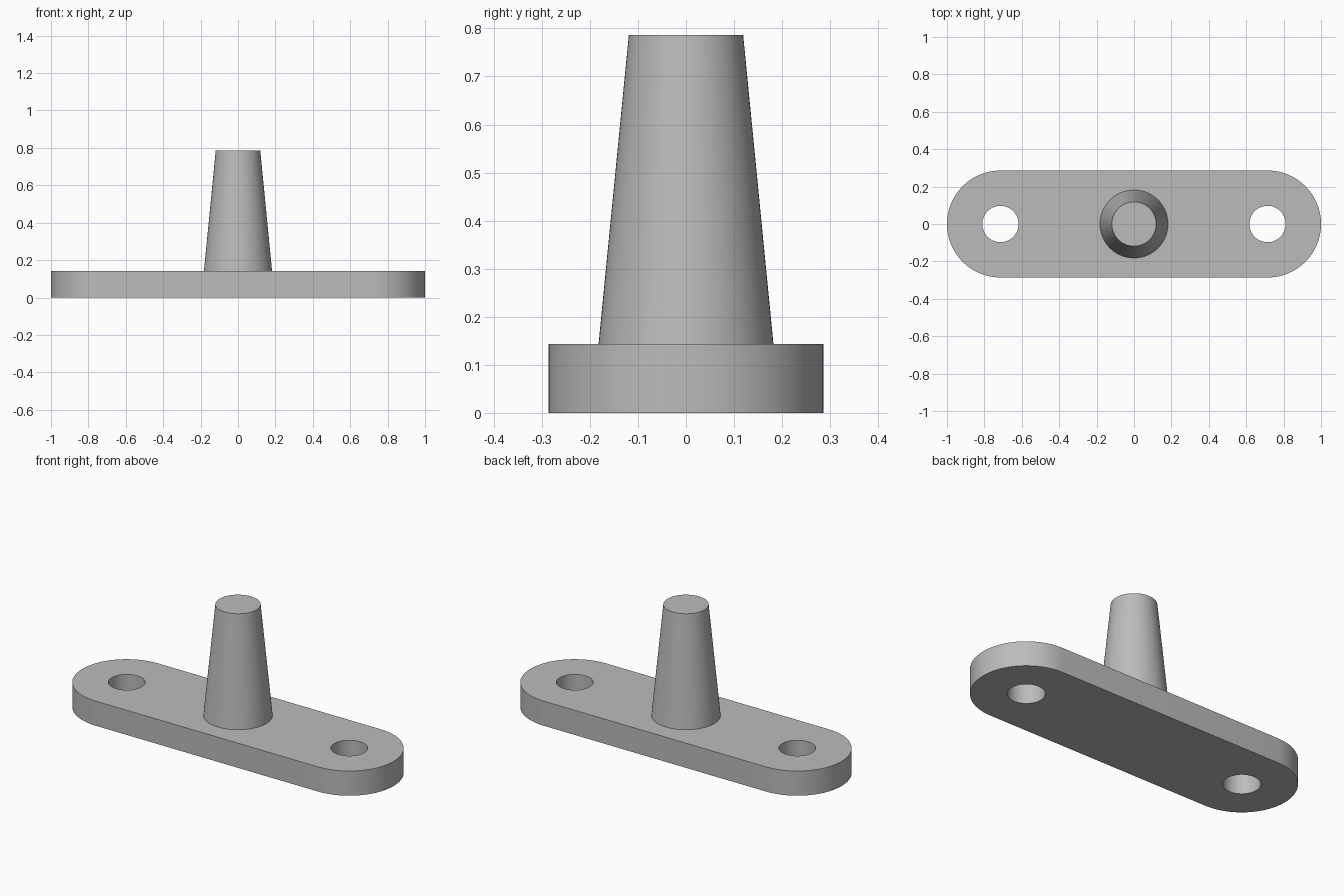
import bpy
import bmesh
from math import pi, sin, cos, radians

if "Cube" in bpy.data.objects:
    bpy.data.objects.remove(bpy.data.objects["Cube"], do_unlink=True)

HALF_WIDTH = 0.286
END_X = 1 - HALF_WIDTH
THICKNESS = 0.143
HOLE_RADIUS = 0.097
PEG_BASE, PEG_TOP, PEG_Z = 0.182, 0.119, 0.786
SIDES = 64

# Single grey finish
grey = bpy.data.materials.new("plain_grey")
grey.use_nodes = True
colour = (0.5, 0.5, 0.5, 1)
grey.diffuse_color = colour
grey.node_tree.nodes["Principled BSDF"].inputs["Base Color"].default_value = colour


def finish(obj):
    obj.data.materials.append(grey)
    bpy.ops.object.select_all(action="DESELECT")
    obj.select_set(True)
    bpy.context.view_layer.objects.active = obj
    bpy.ops.object.shade_smooth_by_angle(angle=radians(30))


def arc(cx, radius, start, sweep, steps):
    return [(cx + radius * cos(start + sweep * i / steps),
             radius * sin(start + sweep * i / steps), 0) for i in range(steps + 1)]


def add_loop(bm, points):
    verts = [bm.verts.new(p) for p in points]
    return [bm.edges.new((a, b)) for a, b in zip(verts, verts[1:] + verts[:1])]


# Base plate: rounded outline with a screw hole near each end
bm = bmesh.new()
outline = arc(END_X, HALF_WIDTH, -pi / 2, pi, SIDES // 2)
outline += arc(-END_X, HALF_WIDTH, pi / 2, pi, SIDES // 2)
edges = add_loop(bm, outline)
for side in (-1, 1):
    edges += add_loop(bm, arc(side * END_X, HOLE_RADIUS, 0, 2 * pi, SIDES)[:-1])
bmesh.ops.triangle_fill(bm, edges=edges, use_beauty=True, normal=(0, 0, 1))
top = bmesh.ops.extrude_face_region(bm, geom=bm.faces[:])["geom"]
bmesh.ops.translate(bm, vec=(0, 0, THICKNESS),
                    verts=[g for g in top if isinstance(g, bmesh.types.BMVert)])
bmesh.ops.recalc_face_normals(bm, faces=bm.faces[:])
mesh = bpy.data.meshes.new("base_plate")
bm.to_mesh(mesh)
bm.free()
plate = bpy.data.objects.new("base_plate", mesh)
bpy.context.collection.objects.link(plate)
finish(plate)

# Tapered peg standing on the plate
bpy.ops.mesh.primitive_cone_add(vertices=SIDES, radius1=PEG_BASE, radius2=PEG_TOP,
                                depth=PEG_Z - THICKNESS,
                                location=(0, 0, (PEG_Z + THICKNESS) / 2))
peg = bpy.context.object
peg.name = "tapered_peg"
finish(peg)
